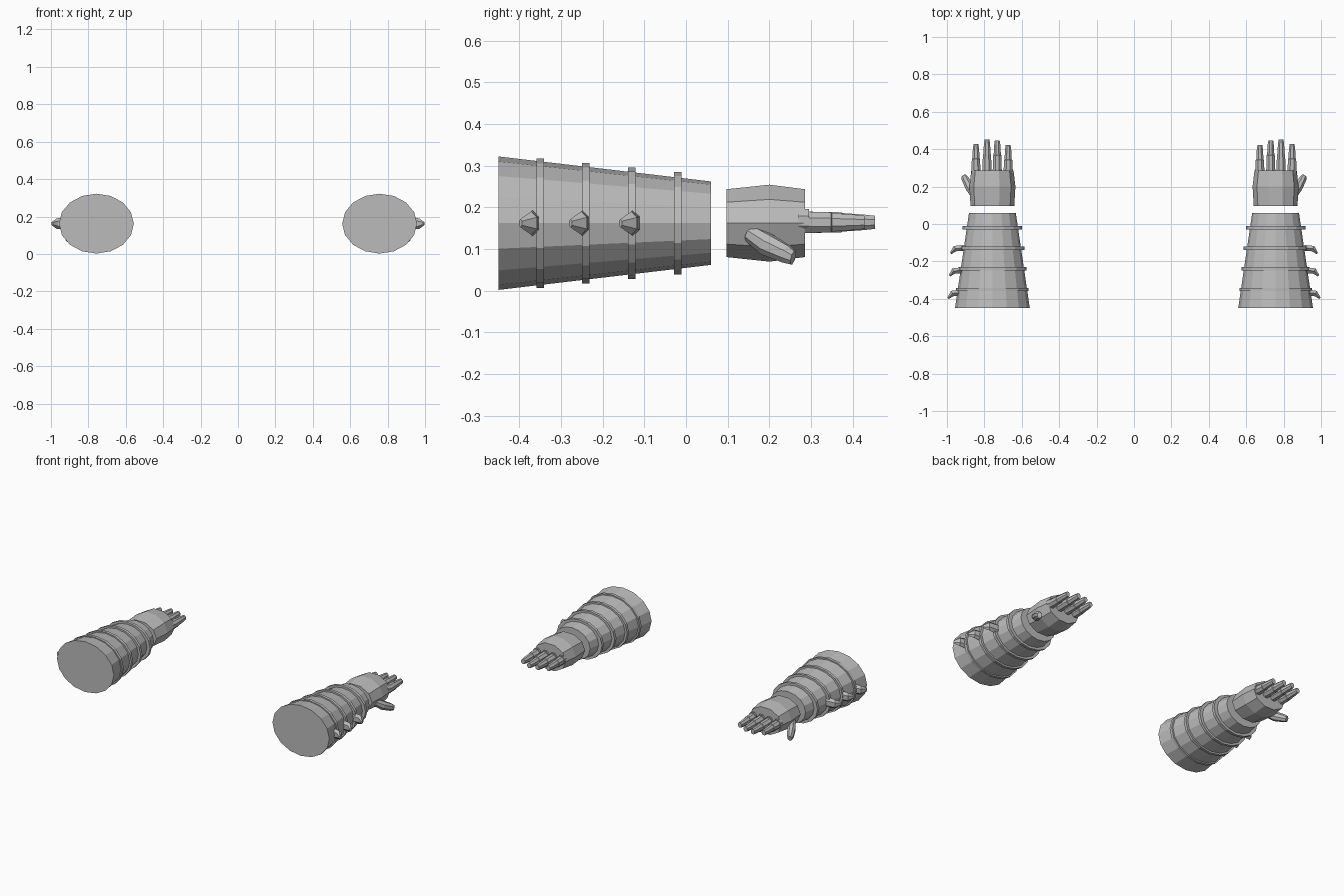
import bpy, bmesh, math
from mathutils import Vector

cube = bpy.data.objects.get("Cube")
if cube:
    bpy.data.objects.remove(cube, do_unlink=True)

grey = bpy.data.materials.new("plain_grey")
grey.use_nodes = True
COLOUR = (0.5, 0.5, 0.5, 1)
grey.diffuse_color = COLOUR
grey.node_tree.nodes["Principled BSDF"].inputs["Base Color"].default_value = COLOUR

ARM_X, MID_Z = 0.757, 0.162
UP = Vector((0, 0, 1))


def tube(name, sections, sides, side, turn=0.0):
    """Loft elliptical sections (centre, direction, width radius, height radius)."""
    bm = bmesh.new()
    rings = []
    for centre, direction, ru, rv in sections:
        d = Vector(direction).normalized()
        u = d.cross(UP).normalized()
        v = u.cross(d)
        ring = []
        for i in range(sides):
            a = math.tau * (i + turn) / sides
            p = Vector(centre) + u * ru * math.cos(a) + v * rv * math.sin(a)
            ring.append(bm.verts.new((p.x * side, p.y, p.z)))
        rings.append(ring)
    for a, b in zip(rings, rings[1:]):
        for i in range(sides):
            j = (i + 1) % sides
            bm.faces.new((a[i], a[j], b[j], b[i]))
    bm.faces.new(rings[0])
    bm.faces.new(rings[-1])
    bmesh.ops.recalc_face_normals(bm, faces=bm.faces)
    mesh = bpy.data.meshes.new(name)
    bm.to_mesh(mesh)
    bm.free()
    mesh.materials.append(grey)
    obj = bpy.data.objects.new(name, mesh)
    bpy.context.collection.objects.link(obj)
    return obj


def along_y(name, profile, sides, side, x=ARM_X, z=MID_Z, turn=0.0):
    """Straight part running front to back; profile holds (y, width radius, height radius)."""
    return tube(name, [((x, y, z), (0, 1, 0), ru, rv) for y, ru, rv in profile],
                sides, side, turn)


for label, side in (("left", 1), ("right", -1)):
    # Flared sleeve with raised bands
    along_y(f"{label}_sleeve", [(-0.45, 0.2, 0.16), (0.06, 0.125, 0.1)], 16, side)
    for i in range(4):
        y = -0.35 + 0.11 * i
        ru, rv = 0.194 - 0.0115 * i, 0.155 - 0.0107 * i
        along_y(f"{label}_band_{i + 1}",
                [(y - 0.009, ru, rv), (y + 0.009, ru, rv)], 16, side)

    # Hooked spikes on the outer side
    for i in range(3):
        y = -0.357 + 0.12 * i
        tip = 0.998 - 0.007 * i
        root = 0.93 - 0.022 * i
        tube(f"{label}_spike_{i + 1}", [
            ((root - 0.03, y - 0.008, MID_Z), (1, 0, 0), 0.022, 0.034),
            ((tip - 0.028, y - 0.014, MID_Z), (1, -0.6, 0), 0.018, 0.028),
            ((tip - 0.004, y - 0.04, MID_Z), (1, -1, 0), 0.006, 0.01),
        ], 6, side, 0.5)

    # Palm
    along_y(f"{label}_palm", [(0.097, 0.117, 0.0855), (0.2, 0.123, 0.097),
                              (0.285, 0.113, 0.0855)], 10, side)

    # Four fingers with knuckles
    fingers = zip((0.845, 0.786, 0.731, 0.673), (0.428, 0.453, 0.447, 0.422))
    for i, (x, end) in enumerate(fingers):
        along_y(f"{label}_knuckle_{i + 1}", [(0.27, 0.027, 0.031), (0.295, 0.027, 0.031)],
                8, side, x, 0.167, 0.5)
        along_y(f"{label}_finger_{i + 1}", [
            (0.28, 0.026, 0.028), (end - 0.08, 0.024, 0.026),
            (end - 0.078, 0.021, 0.024), (end - 0.025, 0.018, 0.02),
            (end, 0.014, 0.017)], 8, side, x, 0.164, 0.5)

    # Thumb angled outward and down
    tube(f"{label}_thumb", [
        ((0.853, 0.155, 0.137), (0.5, 0.8, -0.5), 0.022, 0.022),
        ((0.878, 0.195, 0.11), (0.5, 0.8, -0.5), 0.025, 0.028),
        ((0.902, 0.24, 0.088), (0.4, 0.9, -0.4), 0.021, 0.023),
        ((0.91, 0.257, 0.079), (0.4, 0.9, -0.3), 0.014, 0.018),
    ], 8, side, 0.5)
